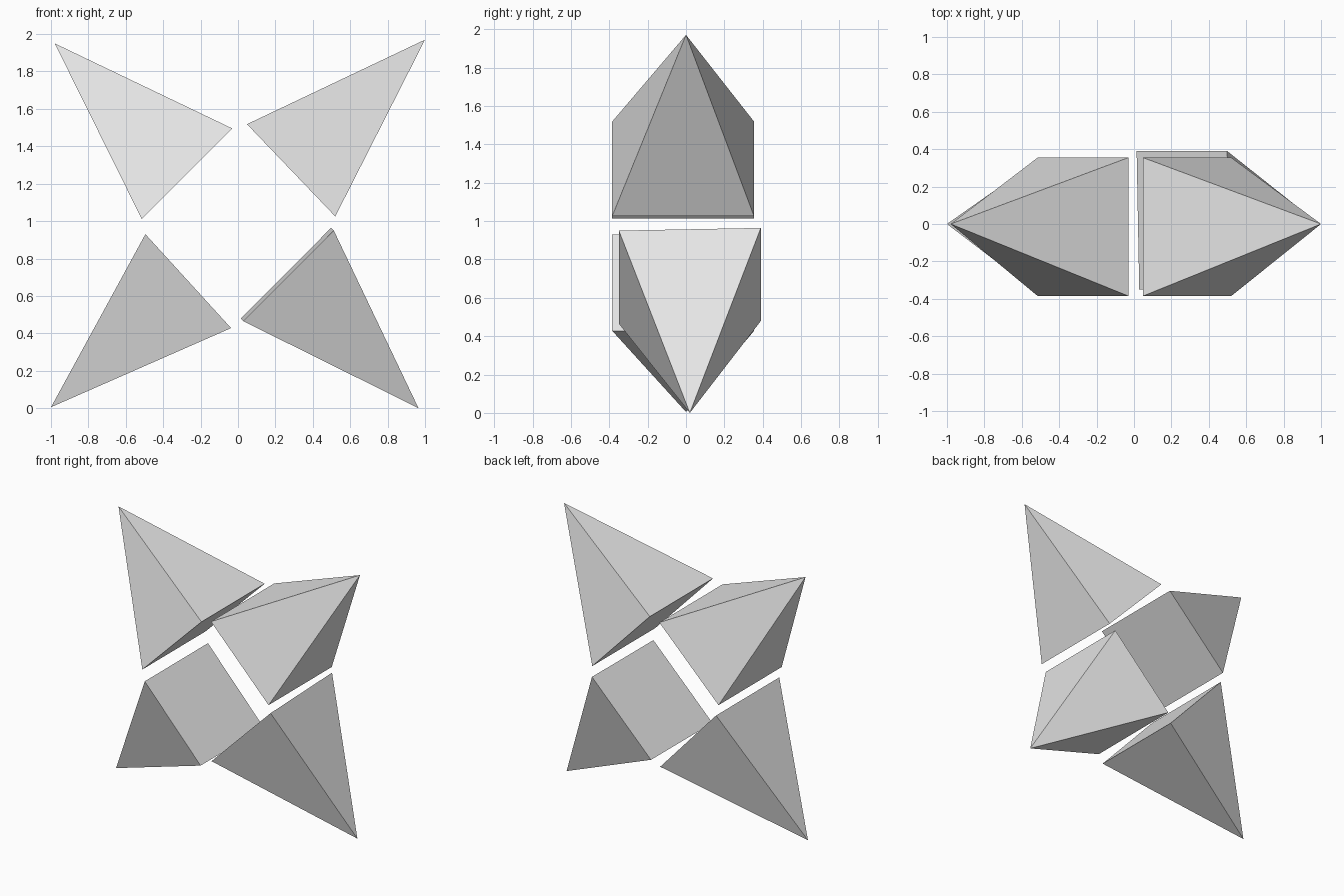
import bpy
import bmesh

# Remove the default object
cube = bpy.data.objects.get("Cube")
if cube:
    bpy.data.objects.remove(cube, do_unlink=True)

# Single plain grey
grey = bpy.data.materials.new("light_grey")
grey.use_nodes = True
colour = (0.8, 0.8, 0.8, 1)
grey.diffuse_color = colour
grey.node_tree.nodes["Principled BSDF"].inputs["Base Color"].default_value = colour


def pyramid(name, apex, upper, lower, depth, skew=0.0):
    """Square pyramid: upper and lower are base edges (x, z) running along y."""
    bm = bmesh.new()
    front, back = depth
    tip = bm.verts.new(apex)
    # skew slides the back of the base up and to the side
    base = [bm.verts.new((x - s, y, z + s))
            for (x, z), y, s in ((upper, front, 0), (upper, back, skew),
                                 (lower, back, skew), (lower, front, 0))]
    bm.faces.new(base)
    for i in range(4):
        bm.faces.new((base[i], base[(i + 1) % 4], tip))
    bmesh.ops.recalc_face_normals(bm, faces=bm.faces[:])
    mesh = bpy.data.meshes.new(name)
    bm.to_mesh(mesh)
    bm.free()
    mesh.materials.append(grey)
    obj = bpy.data.objects.new(name, mesh)
    bpy.context.collection.objects.link(obj)
    return obj


# Four spikes pointing outward to the corners
pyramid("upper_right_spike", (-0.98, 0, 1.95), (-0.03, 1.495), (-0.515, 1.012), (-0.385, 0.355))
pyramid("upper_left_spike", (1.0, 0, 1.97), (0.048, 1.518), (0.52, 1.025), (-0.385, 0.355))
pyramid("lower_right_spike", (-1.0, 0, 0.005), (-0.495, 0.93), (-0.037, 0.428), (-0.385, 0.355))
pyramid("lower_left_spike", (0.965, 0.02, 0), (0.512, 0.95), (0.028, 0.465), (-0.35, 0.39), 0.014)
